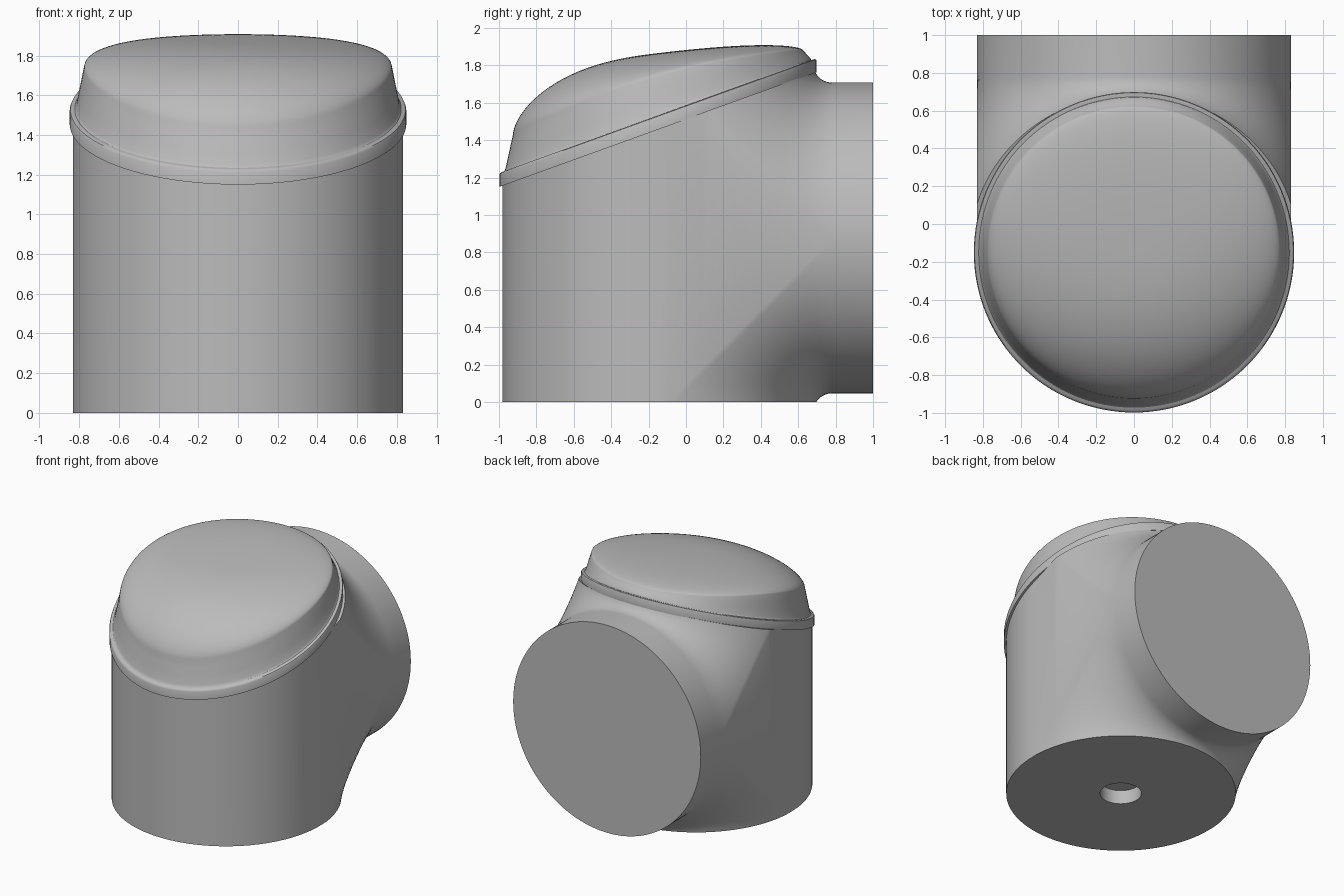
import bpy, bmesh, math
from mathutils import Vector

cube = bpy.data.objects.get("Cube")
if cube:
    bpy.data.objects.remove(cube, do_unlink=True)

R = 0.831          # radius of both pipes
YC = -0.15         # axis of the upright pipe
ZC = 0.877         # axis of the rear pipe
REACH = 0.93       # distance from the axes to the edges of the blend
SLOPE = 0.361      # tilt of the lid
SEG = 128

grey = bpy.data.materials.new("plain_grey")
grey.use_nodes = True
grey.diffuse_color = (0.5, 0.5, 0.5, 1)
grey.node_tree.nodes["Principled BSDF"].inputs["Base Color"].default_value = (0.5, 0.5, 0.5, 1)


def seat_z(y):
    """Height of the tilted plane that carries the rim."""
    return 1.15 + SLOPE * (y + 0.998)


def loft(bm, rings, closed=True):
    rows = [[bm.verts.new(p) for p in ring] for ring in rings]
    n = len(rows[0])
    for a, b in zip(rows, rows[1:]):
        for i in range(n if closed else n - 1):
            k = (i + 1) % n
            bm.faces.new((a[i], a[k], b[k], b[i]))
    return rows


def finish(bm, name):
    bmesh.ops.recalc_face_normals(bm, faces=bm.faces)
    mesh = bpy.data.meshes.new(name)
    bm.to_mesh(mesh)
    bm.free()
    ob = bpy.data.objects.new(name, mesh)
    bpy.context.collection.objects.link(ob)
    mesh.materials.append(grey)
    return ob


def smooth(ob):
    bpy.ops.object.select_all(action='DESELECT')
    bpy.context.view_layer.objects.active = ob
    ob.select_set(True)
    bpy.ops.object.shade_smooth_by_angle(angle=math.radians(32))


# Body: upright pipe flowing into the rear pipe through a rolling-ball blend
def blend_point(t, f):
    c, s = math.cos(t), math.sin(t)
    r = REACH / s - R
    centre = Vector(((R + r) * c, YC + REACH, ZC + REACH))
    normal = Vector((c, s, 0)).lerp(Vector((c, 0, s)), f).normalized()
    return centre - r * normal


HALF, STEPS, EPS = 64, 16, 0.002
angles = [min(max(math.pi * i / HALF, EPS), math.pi - EPS) for i in range(HALF + 1)]
rings = []
for j in range(STEPS + 1):
    upper = [blend_point(t, j / STEPS) for t in angles]
    lower = [Vector((p.x, p.y, 2 * ZC - p.z)) for p in reversed(upper)]
    rings.append(upper + lower)
rings.append([Vector((p.x, 1.0, p.z)) for p in rings[-1]])

bm = bmesh.new()
rows = loft(bm, rings)
bm.faces.new(rows[-1])
front = [(p.x, 2 * YC - p.y) for p in rings[0][:HALF + 1]]
loft(bm, [[(x, y, ZC + k * REACH) for x, y in front] for k in (1, -1)], closed=False)
bmesh.ops.remove_doubles(bm, verts=bm.verts, dist=0.004)
for co, no in (((0, 0, 0), (0, 0, -1)),
               ((0, 0, seat_z(0) + 0.004), (0, -SLOPE, 1))):
    bmesh.ops.bisect_plane(bm, geom=bm.verts[:] + bm.edges[:] + bm.faces[:],
                           plane_co=co, plane_no=Vector(no).normalized(), clear_outer=True)
bmesh.ops.holes_fill(bm, edges=[e for e in bm.edges if e.is_boundary], sides=0)
body = finish(bm, "body")

# Shallow round hole in the underside
bm = bmesh.new()
bmesh.ops.create_cone(bm, cap_ends=True, segments=48, radius1=0.15, radius2=0.15, depth=0.22)
cutter = finish(bm, "hole_cutter")
cutter.location = (0, YC, 0)
cutter.hide_render = True
cut = body.modifiers.new("hole", 'BOOLEAN')
cut.operation = 'DIFFERENCE'
cut.object = cutter
bpy.context.view_layer.objects.active = body
bpy.ops.object.modifier_apply(modifier=cut.name)
bpy.data.objects.remove(cutter, do_unlink=True)
smooth(body)


# Rim: tilted band with upright walls
def tilted_ring(radius, lift):
    ring = []
    for i in range(SEG):
        a = 2 * math.pi * i / SEG
        y = YC + radius * math.cos(a)
        ring.append(Vector((radius * math.sin(a), y, seat_z(y) + lift)))
    return ring


bm = bmesh.new()
band = [(0.79, 0), (0.848, 0), (0.848, 0.062), (0.844, 0.071), (0.836, 0.075), (0.79, 0.075)]
loft(bm, [tilted_ring(r, h) for r, h in band + band[:1]])
bmesh.ops.remove_doubles(bm, verts=bm.verts, dist=0.0001)
smooth(finish(bm, "rim"))

# Lid: tapered wall and a crowned top that falls away to the front
EDGE, CROWN = 0.775, 1.865


def top_ring(rho):
    ring = []
    for i in range(SEG):
        a = 2 * math.pi * i / SEG
        c = math.cos(a)
        edge = 1.74 + 0.225 * c - 0.085 * c * c
        tilt = 0.09 * c
        fall = 1 - (1 - rho ** 2.5) ** 0.6
        z = CROWN + tilt * rho + (edge - CROWN - tilt) * fall
        ring.append(Vector((EDGE * rho * math.sin(a), YC + EDGE * rho * c, z)))
    return ring


bm = bmesh.new()
shoulder = top_ring(1.0)
foot = tilted_ring(0.814, 0.09)
wall = [[p.lerp(q, f) for p, q in zip(foot, shoulder)] for f in (0, 0.35, 0.7)]
domes = [top_ring(math.sin(math.pi / 2 * (1 - k / 24))) for k in range(24)]
rows = loft(bm, [tilted_ring(0.828, 0.07), tilted_ring(0.819, 0.078)] + wall + domes)
tip = bm.verts.new((0, YC, CROWN))
last = rows[-1]
for i in range(SEG):
    bm.faces.new((last[i], last[(i + 1) % SEG], tip))
bm.faces.new(rows[0])
smooth(finish(bm, "lid"))
